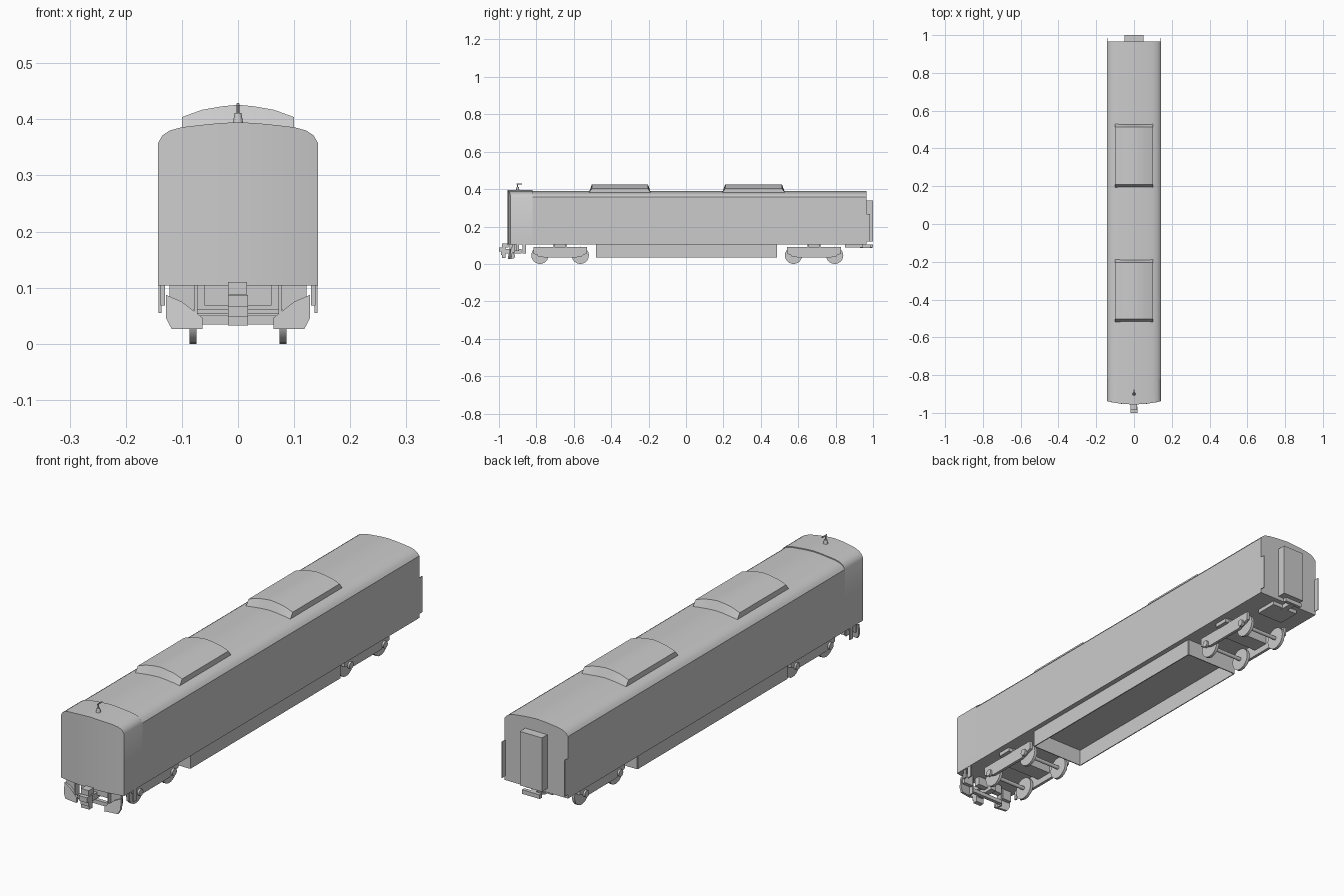
import bpy, bmesh, math
from mathutils import Matrix

if "Cube" in bpy.data.objects:
    bpy.data.objects.remove(bpy.data.objects["Cube"])

def finish(name, bm, smooth=False):
    bmesh.ops.recalc_face_normals(bm, faces=bm.faces[:])
    me = bpy.data.meshes.new(name)
    bm.to_mesh(me)
    bm.free()
    ob = bpy.data.objects.new(name, me)
    bpy.context.collection.objects.link(ob)
    if smooth:
        bpy.ops.object.select_all(action='DESELECT')
        ob.select_set(True)
        bpy.context.view_layer.objects.active = ob
        bpy.ops.object.shade_smooth_by_angle(angle=math.radians(35))
    return ob

def box(name, x0, x1, y0, y1, z0, z1):
    bm = bmesh.new()
    bmesh.ops.create_cube(bm, size=1)
    for v in bm.verts:
        v.co = ((x0, x1)[v.co.x > 0], (y0, y1)[v.co.y > 0], (z0, z1)[v.co.z > 0])
    return finish(name, bm)

def cyl(name, x, y, z, r, depth, axis='X', r2=None, segs=24):
    bm = bmesh.new()
    rot = {'X': Matrix.Rotation(math.pi / 2, 4, 'Y'), 'Y': Matrix.Rotation(math.pi / 2, 4, 'X'),
           'Z': Matrix.Identity(4)}[axis]
    bmesh.ops.create_cone(bm, cap_ends=True, segments=segs, radius1=r, radius2=r if r2 is None else r2,
                          depth=depth, matrix=Matrix.Translation((x, y, z)) @ rot)
    return finish(name, bm, True)

def prism(name, pts, a, b, axis):
    """Extrude a 2D outline along x (pts are y,z) or along y (pts are x,z)."""
    bm = bmesh.new()
    put = (lambda p, t: (t, p[0], p[1])) if axis == 'X' else (lambda p, t: (p[0], t, p[1]))
    va, vb = [[bm.verts.new(put(p, t)) for p in pts] for t in (a, b)]
    bm.faces.new(va)
    bm.faces.new(vb)
    for i in range(len(pts)):
        j = (i + 1) % len(pts)
        bm.faces.new((va[i], va[j], vb[j], vb[i]))
    return finish(name, bm)

def loft(name, top, bottom, front, back):
    """Vaulted solid: matching columns of top and bottom points, with y given per column and level."""
    bm = bmesh.new()
    n = len(top)
    grid = [[[bm.verts.new((x, f(x, lvl), z)) for x, z in row] for lvl, row in enumerate((bottom, top))]
            for f in (front, back)]
    (fb, ft), (bb, bt) = grid
    for i in range(n - 1):
        for q in ((fb, ft), (bb, bt), (ft, bt), (fb, bb)):
            bm.faces.new((q[0][i], q[0][i + 1], q[1][i + 1], q[1][i]))
    for i in (0, n - 1):
        bm.faces.new((fb[i], ft[i], bt[i], bb[i]))
    return finish(name, bm, True)

# Body shell: bowed cab and slightly lower coach roof
half = [(0, .395), (.035, .393), (.07, .3895), (.1, .386), (.122, .380), (.135, .371), (.143, .357)]
def vault(drop):
    h = [(x, z - (drop if x < .14 else 0)) for x, z in half]
    return [(-x, z) for x, z in reversed(h[1:])] + h
floor = [(x, .104) for x, _ in vault(0)]
bow = lambda x, l: -.955 + .017 * (x / .143) ** 2
loft("cab_body", vault(0), floor, bow, lambda x, l: -.82)
loft("coach_body", vault(.004), floor, lambda x, l: -.82, lambda x, l: .965)

# Roof equipment pods with sloped ends
arc = [(-.1, .404), (-.064, .417), (-.03, .423), (0, .426), (.03, .423), (.064, .417), (.1, .404)]
for label, y0, y1 in (("front", -.52, -.187), ("rear", .193, .53)):
    loft(label + "_roof_pod", arc, [(x, .38) for x, _ in arc],
         lambda x, l, y=y0: y + l * .017, lambda x, l, y=y1: y - l * .017)

# Horn on the cab roof
cyl("horn_base", 0, -.9, .4, .01, .022, 'Z', .006, 12)
cyl("horn_stem", 0, -.9, .417, .0025, .022, 'Z', segs=8)
cyl("horn_arm", 0, -.892, .427, .0025, .03, 'Y', segs=8)

# Underfloor skirt, open at the bottom
for s in (-1, 1):
    box("skirt_side", s * .12 - .002, s * .12 + .002, -.48, .485, .035, .105)
for y in (-.48, .485):
    box("skirt_end", -.12, .12, y - .002, y + .002, .035, .105)

# Bogies
for label, yc, w in (("front", -.673, .108), ("rear", .685, .11)):
    box(label + "_bogie_bolster", -.1, .1, yc - .035, yc + .035, .06, .1045)
    for s in (-1, 1):
        frame = [(yc - w - .035, .09), (yc - w - .035, .055), (yc - w + .02, .035),
                 (yc + w - .02, .035), (yc + w + .035, .055), (yc + w + .035, .09)]
        prism(label + "_bogie_frame", frame, s * .09, s * .102, 'X')
        box(label + "_air_spring", s * .1 - .018, s * .1 + .018, yc - .03, yc + .03, .088, .105)
        cyl(label + "_damper", s * .112, yc, .095, .006, .06, 'Y', segs=12)
        for d in (-w, w):
            cyl(label + "_wheel", s * .08, yc + d, .046, .046, .012)
            cyl(label + "_axle_box", s * .104, yc + d, .05, .014, .012, segs=12)
    for d in (-w, w):
        cyl(label + "_axle", 0, yc + d, .046, .008, .16, segs=12)

# Front pilot: angled ploughs, hangers, steps
for s in (-1, 1):
    plough = [(s * .128, .087), (s * .128, .045), (s * .118, .026), (s * .063, .026),
              (s * .063, .046), (s * .1, .075)]
    ob = prism("plough", plough, -.945, -.935, 'Y')
    for v in ob.data.vertices:
        v.co.y += (.087 - v.co.z) * -.12 + .15 * (abs(v.co.x) - .063)
    box("plough_bracket", s * .1 - .022, s * .1 + .022, -.93, -.915, .06, .105)
    box("pilot_hanger", s * .075 - .003, s * .075 + .003, -.945, -.92, .028, .105)
    box("cab_step_rail", s * .139 - .003, s * .139 + .003, -.875, -.855, .055, .105)
    box("cab_step_rail", s * .134 - .004, s * .134 + .004, -.905, -.893, .068, .105)
box("pilot_beam", -.075, .075, -.93, -.915, .034, .05)
box("pilot_plate", -.06, .06, -.925, -.9, .068, .105)

# Front coupler
box("coupler_shank", -.012, .012, -.975, -.88, .055, .08)
for z0, z1, y0 in ((.033, .048, -.985), (.048, .066, -.99), (.066, .087, -1.0)):
    box("coupler_head", -.018, .018, y0, -.965, z0, z1)
box("coupler_box", -.018, .016, -.985, -.95, .088, .11)

# Rear gangway, corner plates and drawbar
box("gangway", -.05, .05, .96, 1.0, .12, .34)
for s in (-1, 1):
    box("rear_corner_plate", s * .1415 - .0015, s * .1415 + .0015, .95, .985, .12, .267)
box("rear_underframe", -.06, .06, .85, .945, .088, .105)
box("rear_drawbar", -.012, .012, .93, .995, .086, .105)
box("rear_buffer_plate", -.04, .04, .985, 1.0, .088, .105)
